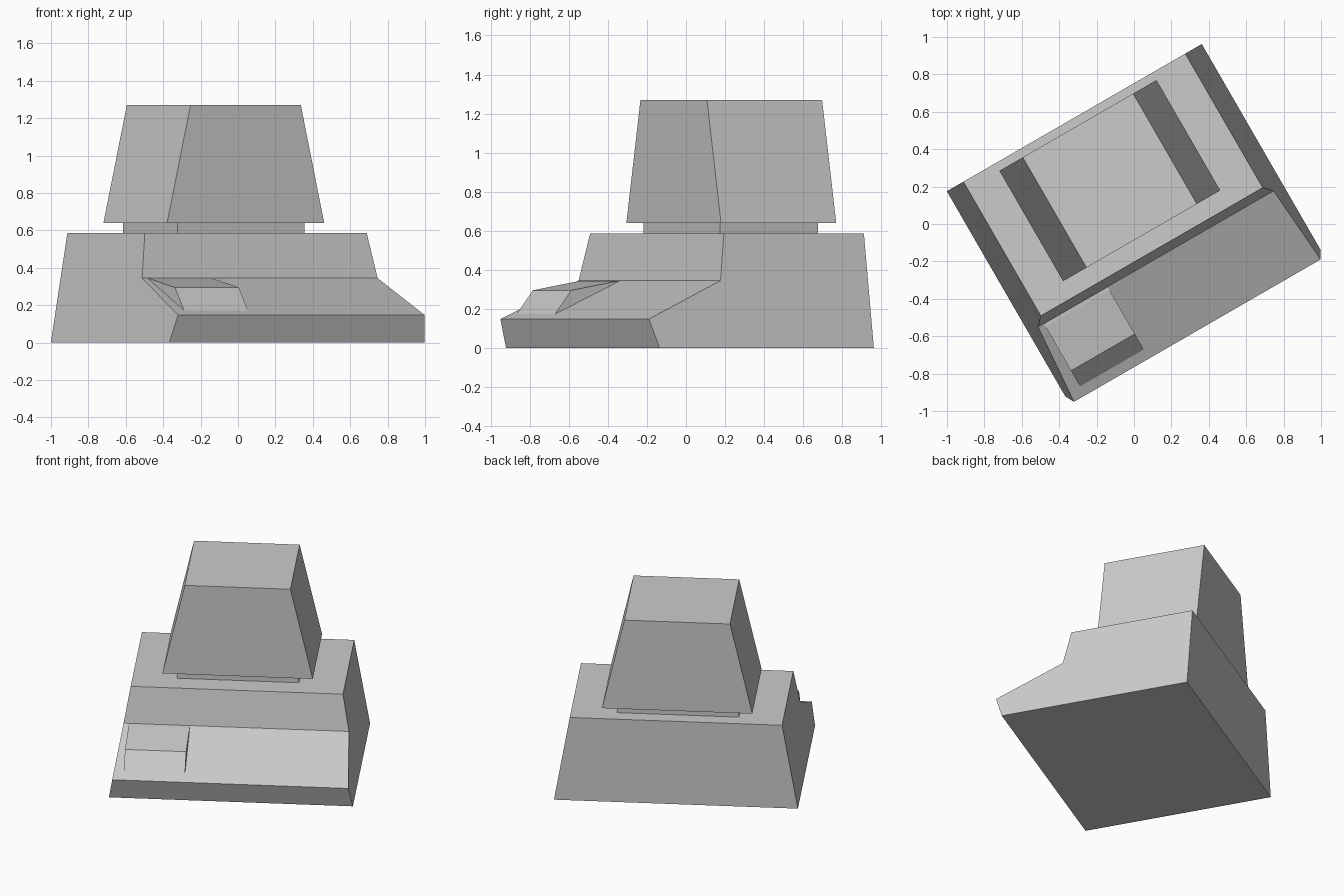
import bpy
import bmesh
from math import radians
from mathutils import Matrix

cube = bpy.data.objects.get("Cube")
if cube:
    bpy.data.objects.remove(cube, do_unlink=True)

TURN = Matrix.Rotation(radians(30), 4, "Z")

grey = bpy.data.materials.new("plain grey")
grey.use_nodes = True
colour = (0.6, 0.6, 0.6, 1)
grey.diffuse_color = colour
grey.node_tree.nodes["Principled BSDF"].inputs["Base Color"].default_value = colour


def tapered_prism(name, profile, centre, half_width, taper=0.0):
    """Side profile of (y, z) points, widened along x; narrows with height."""
    base = min(z for y, z in profile)
    bm = bmesh.new()
    sides = []
    for s in (-1, 1):
        sides.append([bm.verts.new((centre + s * (half_width - taper * (z - base)), y, z))
                      for y, z in profile])
    left, right = sides
    bm.faces.new(left)
    bm.faces.new(right[::-1])
    n = len(profile)
    for i in range(n):
        j = (i + 1) % n
        bm.faces.new((left[i], right[i], right[j], left[j]))
    bmesh.ops.recalc_face_normals(bm, faces=bm.faces)
    bm.transform(TURN)
    mesh = bpy.data.meshes.new(name)
    bm.to_mesh(mesh)
    bm.free()
    mesh.materials.append(grey)
    obj = bpy.data.objects.new(name, mesh)
    bpy.context.collection.objects.link(obj)
    return obj


def block(y0, y1, z0, z1):
    return [(y0, z0), (y1, z0), (y1, z1), (y0, z1)]


# Hull with a sloping nose and an undercut front lip
tapered_prism("hull", [(0.652, 0), (0.652, 0.587), (-0.176, 0.587),
                       (-0.22, 0.345), (-0.663, 0.148), (-0.615, 0)],
              0.008, 0.787, 0.174)

# Raised hatch on the nose
tapered_prism("nose_hatch", [(-0.2, 0.345), (-0.24, 0.342), (-0.511, 0.295),
                             (-0.608, 0.172), (-0.58, 0.14), (-0.2, 0.3)],
              -0.487, 0.197)

# Neck and turret, the turret narrowing only sideways
tapered_prism("turret_neck", block(-0.027, 0.553, 0.58, 0.645), 0.003, 0.393)
tapered_prism("turret", block(-0.075, 0.606, 0.64, 1.27), 0.004, 0.485, 0.229)
